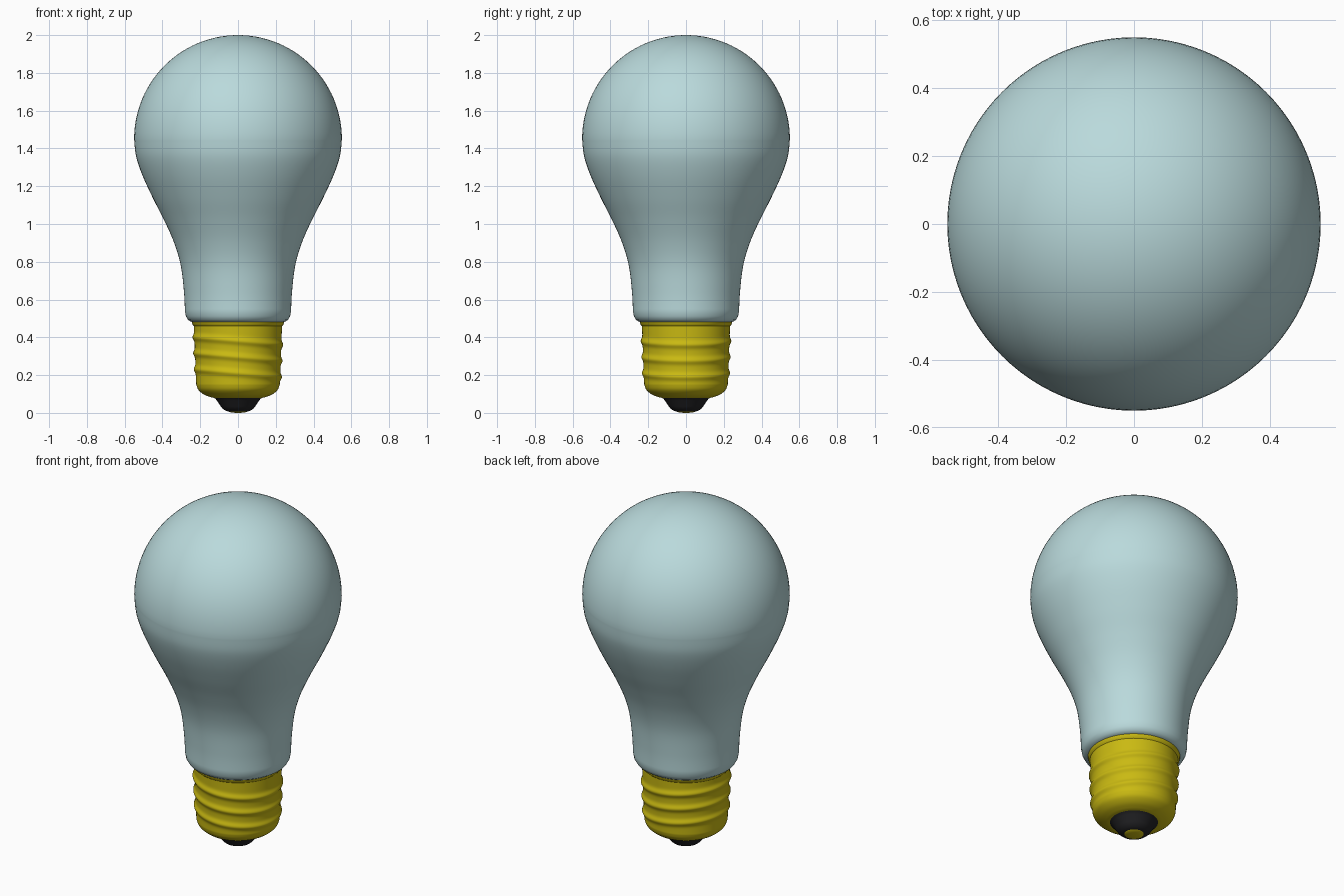
import bpy, math

if "Cube" in bpy.data.objects:
    bpy.data.objects.remove(bpy.data.objects["Cube"])

def material(name, rgb):
    m = bpy.data.materials.new(name)
    m.diffuse_color = (*rgb, 1)
    m.use_nodes = True
    m.node_tree.nodes["Principled BSDF"].inputs["Base Color"].default_value = m.diffuse_color
    return m

glass = material("pale blue glass", (0.49, 0.70, 0.715))
brass = material("yellow metal", (0.59, 0.49, 0.006))
black = material("black insulator", (0.016, 0.016, 0.018))

def smooth_path(pts, n=6):
    """Catmull-Rom curve through the points."""
    out = []
    p = [pts[0]] + pts + [pts[-1]]
    for i in range(1, len(p) - 2):
        for k in range(n):
            t = k / n
            out.append(tuple(0.5 * (2*b + (c - a)*t + (2*a - 5*b + 4*c - d)*t*t
                       + (3*b - a - 3*c + d)*t**3)
                       for a, b, c, d in zip(p[i-1], p[i], p[i+1], p[i+2])))
    return out + [pts[-1]]

def lathe(name, profile, mat, seg=96, ripple=None):
    """Spin a bottom-to-top (radius, z) profile; end points on the axis become poles."""
    verts, rings, faces = [], [], []
    for r, z in profile:
        if r < 1e-6:
            rings.append([len(verts)] * seg)
            verts.append((0, 0, z))
            continue
        rings.append(list(range(len(verts), len(verts) + seg)))
        for i in range(seg):
            a = 2 * math.pi * i / seg
            rr = r + (ripple(math.cos(a), z) if ripple else 0)
            verts.append((rr * math.cos(a), rr * math.sin(a), z))
    for lo, hi in zip(rings, rings[1:]):
        for i in range(seg):
            j = (i + 1) % seg
            f = list(dict.fromkeys((lo[i], lo[j], hi[j], hi[i])))
            if len(f) > 2:
                faces.append(f)
    me = bpy.data.meshes.new(name)
    me.from_pydata(verts, [], faces)
    me.materials.append(mat)
    ob = bpy.data.objects.new(name, me)
    bpy.context.collection.objects.link(ob)
    bpy.ops.object.select_all(action='DESELECT')
    ob.select_set(True)
    bpy.context.view_layer.objects.active = ob
    bpy.ops.object.shade_smooth_by_angle(angle=math.radians(40))
    return ob

# Glass bulb: rounded lip, flaring neck, spherical top
lip = [(0, 0.48), (0.235, 0.48), (0.25, 0.483), (0.265, 0.493), (0.276, 0.512)]
neck = smooth_path([(0.281, 0.54), (0.286, 0.64), (0.303, 0.78), (0.338, 0.90),
                    (0.391, 1.02), (0.452, 1.14), (0.507, 1.26), (0.54, 1.36), (0.55, 1.45)])
dome = [(0.55 * math.cos(a), 1.45 + 0.55 * math.sin(a))
        for a in (math.pi / 2 * k / 28 for k in range(1, 28))] + [(0, 2.0)]
lathe("glass_bulb", lip + neck + dome, glass)

# Screw cap with slightly tilted thread ridges
def thread(c, z):
    return sum(0.010 * math.exp(-((z - zc + 0.02 * c) / 0.017) ** 2)
               for zc in (0.21, 0.295, 0.38))

cap = [(0, 0.08), (0.13, 0.08)] + smooth_path(
    [(0.145, 0.083), (0.18, 0.097), (0.21, 0.122), (0.221, 0.15)], 4)
cap += [(0.221 + 0.013 * k / 66, 0.15 + 0.005 * k) for k in range(1, 63)]
cap += [(0.241, 0.468), (0.244, 0.482), (0, 0.482)]
lathe("screw_cap", cap, brass, ripple=lambda c, z: thread(c, z) if 0.14 < z < 0.46 else 0)

# Black insulator
lathe("insulator", [(0, 0.008), (0.055, 0.008), (0.07, 0.014), (0.084, 0.025), (0.092, 0.035),
                    (0.112, 0.066), (0.12, 0.075), (0.13, 0.082), (0, 0.082)], black)

# Contact tip
lathe("contact_tip", [(0, 0), (0.025, 0.001), (0.045, 0.004), (0.053, 0.009), (0, 0.012)], brass)
